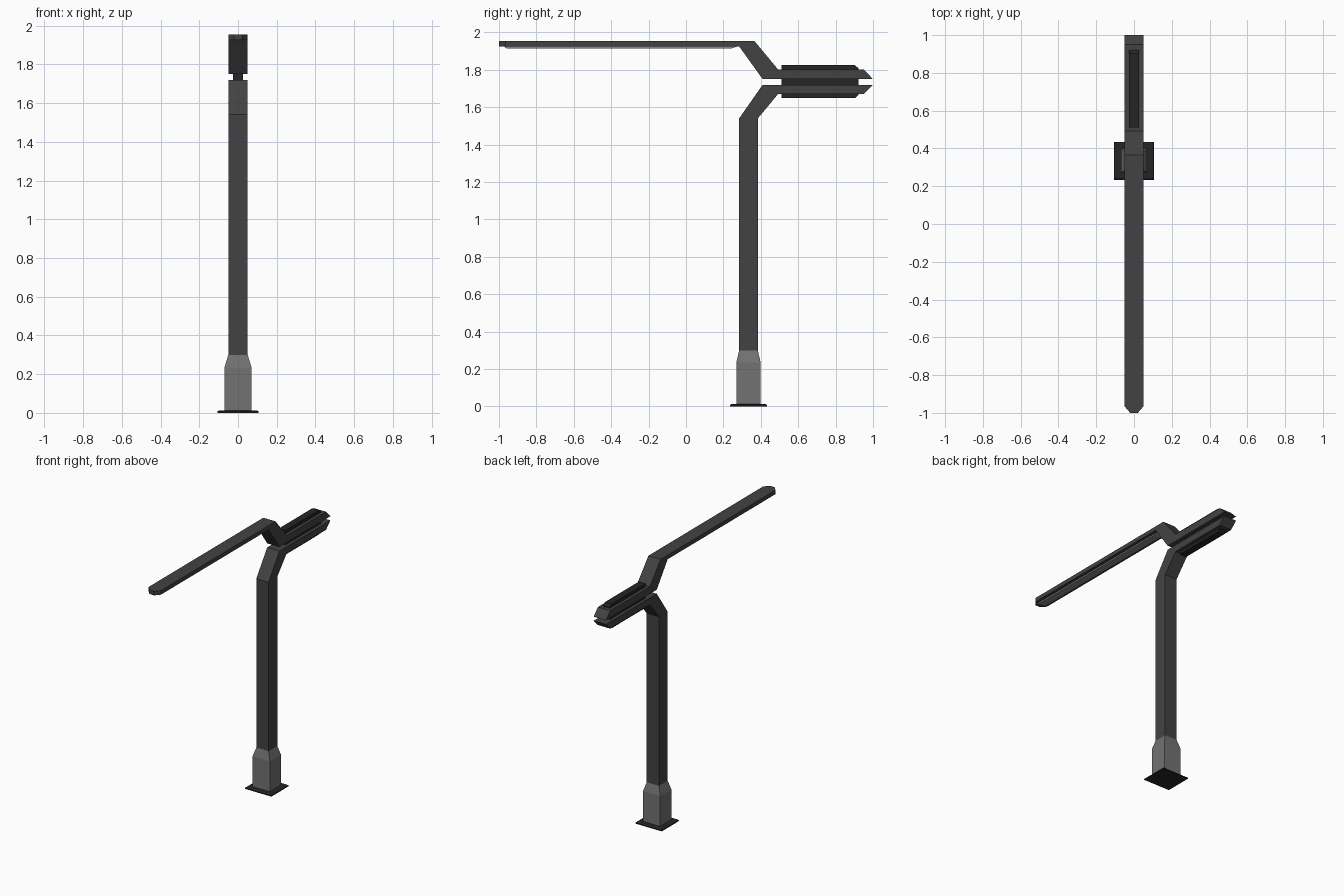
import bpy, bmesh
from mathutils import Vector

if "Cube" in bpy.data.objects:
    bpy.data.objects.remove(bpy.data.objects["Cube"])


def material(name, v):
    m = bpy.data.materials.new(name)
    m.diffuse_color = (v, v, v, 1)
    m.use_nodes = True
    m.node_tree.nodes["Principled BSDF"].inputs["Base Color"].default_value = m.diffuse_color
    return m


DARK = material("dark_metal", 0.055)
BLACK = material("black_fins", 0.018)
GREY = material("base_grey", 0.17)
LIGHT = material("lamp_lens", 0.25)


def finish(bm, name, mat):
    bmesh.ops.recalc_face_normals(bm, faces=bm.faces)
    me = bpy.data.meshes.new(name)
    bm.to_mesh(me)
    bm.free()
    me.materials.append(mat)
    ob = bpy.data.objects.new(name, me)
    bpy.context.collection.objects.link(ob)
    return ob


def extrude_profile(pts, hw):
    """Side profile (y, z) extruded across x from -hw to hw."""
    bm = bmesh.new()
    f = bm.faces.new([bm.verts.new((-hw, y, z)) for y, z in pts])
    r = bmesh.ops.extrude_face_region(bm, geom=[f])
    for v in r["geom"]:
        if isinstance(v, bmesh.types.BMVert):
            v.co.x = hw
    return bm


def stack(name, rings, cy, mat):
    """Square sections (half x, half y, z) lofted upward."""
    bm = bmesh.new()
    loops = [[bm.verts.new((sx * hx, cy + sy * hy, z))
              for sx, sy in ((-1, -1), (1, -1), (1, 1), (-1, 1))]
             for hx, hy, z in rings]
    for a, b in zip(loops, loops[1:]):
        for i in range(4):
            j = (i + 1) % 4
            bm.faces.new((a[i], a[j], b[j], b[i]))
    bm.faces.new(loops[0][::-1])
    bm.faces.new(loops[-1])
    return finish(bm, name, mat)


# Ground plate and tapered foot
CY = 0.334
stack("ground_plate", [(0.107, 0.1, 0), (0.107, 0.1, 0.007), (0.098, 0.091, 0.013)], CY, BLACK)
stack("foot", [(0.07, 0.065, 0.012), (0.07, 0.065, 0.235), (0.05, 0.05, 0.3)], CY, GREY)

# Pole bending back into the lower rear arm
finish(extrude_profile([(0.284, 0.29), (0.384, 0.29), (0.384, 1.54), (0.492, 1.67),
                        (0.95, 1.67), (1.0, 1.72), (0.41, 1.72), (0.284, 1.54)], 0.05),
       "pole", DARK)

# Upper rear arm rising into the long forward arm
bm = extrude_profile([(-0.965, 1.925), (0.284, 1.925), (0.41, 1.75), (1.0, 1.75),
                      (0.95, 1.802), (0.492, 1.802), (0.365, 1.955), (-0.965, 1.955)], 0.05)
# Narrowed front tip
bm.faces.ensure_lookup_table()
end = min(bm.faces, key=lambda f: f.calc_center_median().y
          if abs(f.normal.y) > 0.9 or all(v.co.y < -0.9 for v in f.verts) else 9)
tip = bmesh.ops.extrude_discrete_faces(bm, faces=[end])["faces"][0]
for v in tip.verts:
    v.co.x *= 0.4
    v.co.y = -1.0
finish(bm, "lamp_arm", DARK)

# Lamp strip under the forward arm
finish(extrude_profile([(-0.975, 1.926), (0.28, 1.926), (0.245, 1.915), (-0.96, 1.915)], 0.027),
       "lamp_strip", LIGHT)

# Dark fin blocks above, between and below the rear arms
finish(extrude_profile([(0.51, 1.79), (0.922, 1.79), (0.922, 1.808), (0.902, 1.826), (0.51, 1.826)],
                       0.027), "upper_block", BLACK)
finish(extrude_profile([(0.51, 1.71), (0.922, 1.71), (0.922, 1.76), (0.51, 1.76)], 0.027),
       "spacer_block", BLACK)
finish(extrude_profile([(0.51, 1.68), (0.922, 1.68), (0.922, 1.665), (0.902, 1.648), (0.51, 1.648)],
                       0.027), "lower_block", BLACK)
